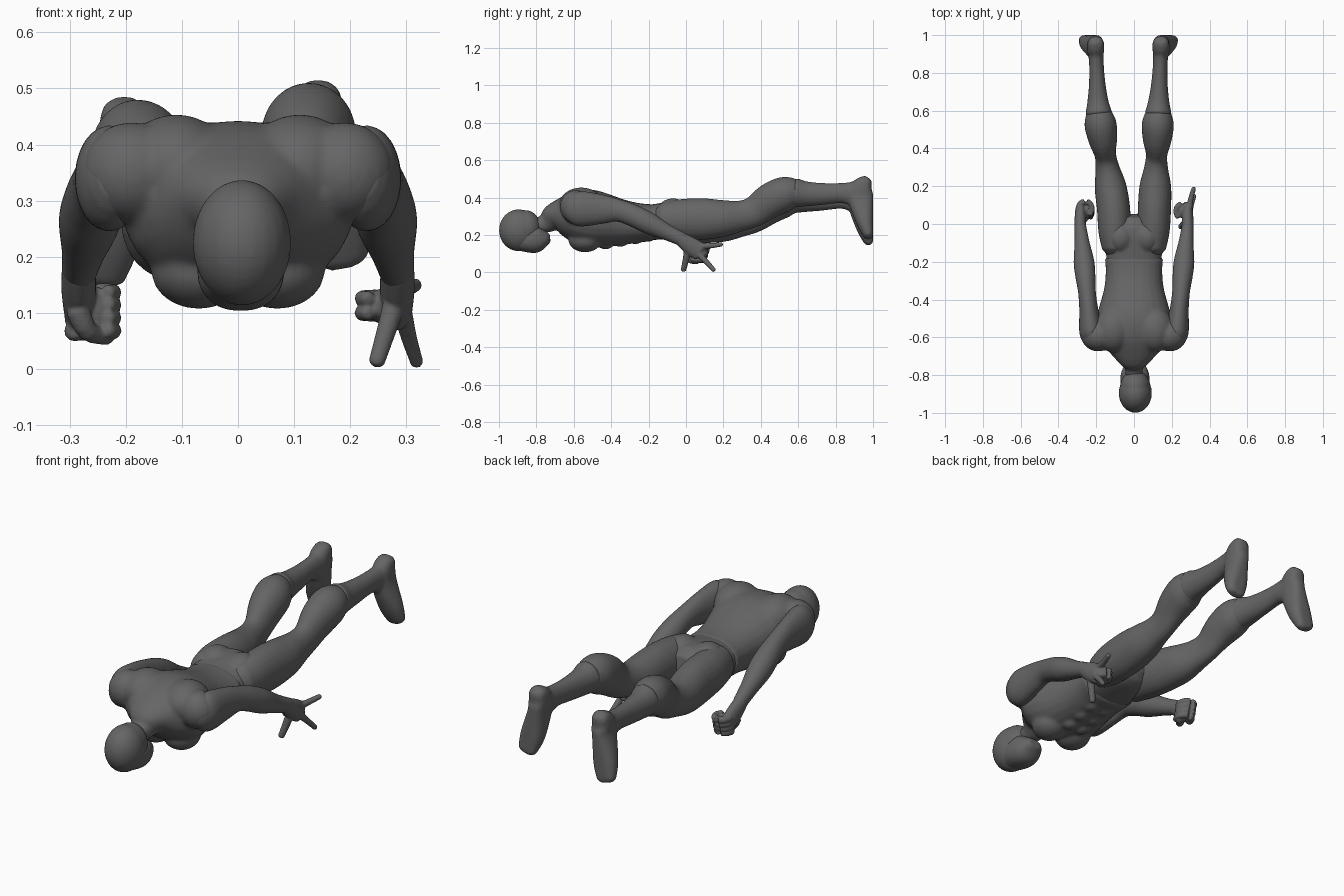
import bpy, bmesh, math
from mathutils import Vector, Matrix

if "Cube" in bpy.data.objects:
    bpy.data.objects.remove(bpy.data.objects["Cube"], do_unlink=True)

GREY = (.13, .13, .13, 1)
mat = bpy.data.materials.new("dark grey")
mat.use_nodes = True
mat.diffuse_color = GREY
mat.node_tree.nodes["Principled BSDF"].inputs["Base Color"].default_value = GREY


def catmull(before, start, end, after, t):
    """Smooth blend from start to end of two neighbouring sections."""
    result = []
    for p, q, r, s in zip(before, start, end, after):
        leave, arrive = (r - p) / 2, (s - q) / 2
        ease = t * t * (3 - 2 * t)
        result.append(q + (r - q) * ease + leave * t * (1 - t) ** 2 - arrive * t * t * (1 - t))
    return result


def loft(bm, sections, power=2, steps=4, sides=24):
    """Closed tube through (x, y, z, half width, half depth) sections, with rounded ends."""
    padded = [sections[0], *sections, sections[-1]]
    path = [catmull(*padded[i:i + 4], k / steps)
            for i in range(len(sections) - 1) for k in range(steps)]
    path.append(list(sections[-1]))

    def dome(end, inner):
        outward = (Vector(end[:3]) - Vector(inner[:3])).normalized()
        tip = Vector(end[:3]) + outward * min(end[3:]) / 2
        return [*tip, end[3] * .6, end[4] * .6]

    path = [dome(path[0], path[1]), *path, dome(path[-1], path[-2])]
    rings = []
    for i, section in enumerate(path):
        before, after = path[max(i - 1, 0)], path[min(i + 1, len(path) - 1)]
        tangent = (Vector(after[:3]) - Vector(before[:3])).normalized()
        across = Vector((1, 0, 0))
        across = (across - tangent * across.dot(tangent)).normalized()
        through = tangent.cross(across)
        ring = []
        for k in range(sides):
            angle = math.tau * k / sides
            c, s = [math.copysign(abs(v) ** (2 / power), v)
                    for v in (math.cos(angle), math.sin(angle))]
            point = Vector(section[:3]) + across * c * section[3] + through * s * section[4]
            point.y = min(point.y, 1)  # flat soles
            ring.append(bm.verts.new(point))
        rings.append(ring)
    faces = [bm.faces.new(rings[0]), bm.faces.new(rings[-1])]
    for ring, following in zip(rings, rings[1:]):
        for k in range(sides):
            n = (k + 1) % sides
            faces.append(bm.faces.new((ring[k], ring[n], following[n], following[k])))
    bmesh.ops.recalc_face_normals(bm, faces=faces)


def ball(bm, centre, radii):
    place = Matrix.Translation(centre) @ Matrix.Diagonal((*radii, 1))
    bmesh.ops.create_uvsphere(bm, u_segments=24, v_segments=16, radius=1, matrix=place)


def finish(bm, name, voxel=.007, smooth=5):
    """Fuse the overlapping volumes into one soft skin."""
    mesh = bpy.data.meshes.new(name)
    bm.to_mesh(mesh)
    bm.free()
    mesh.materials.append(mat)
    obj = bpy.data.objects.new(name, mesh)
    bpy.context.collection.objects.link(obj)
    fuse = obj.modifiers.new("Fuse", "REMESH")
    fuse.mode = "VOXEL"
    fuse.voxel_size = voxel
    fuse.use_smooth_shade = True
    soft = obj.modifiers.new("Soften", "SMOOTH")
    soft.factor = .5
    soft.iterations = smooth


def spans(rows, x=0, slope=0):
    """(y, half width, top, bottom) rows on a straight centre line, as loft sections."""
    return [(x + slope * y, y, (top + bottom) / 2, width, (top - bottom) / 2)
            for y, width, top, bottom in rows]


def clamp(value):
    return max(0, min(1, value))


# Head with a separate face piece
bm = bmesh.new()
ball(bm, (.007, -.895, .225), (.088, .105, .112))
ball(bm, (.007, -.86, .235), (.08, .085, .098))
finish(bm, "head")
bm = bmesh.new()
loft(bm, spans([(-.92, .06, .22, .12), (-.85, .077, .25, .106), (-.79, .074, .25, .107),
                (-.745, .055, .22, .145)], .005), 2.3)
finish(bm, "face")

# Torso: neck to waist, with shoulders, chest, shoulder blades and stomach muscles
bm = bmesh.new()
loft(bm, spans([(-.8, .045, .29, .21), (-.75, .055, .315, .21), (-.7, .11, .375, .21),
                (-.6, .2, .435, .16), (-.5, .2, .44, .13), (-.35, .16, .393, .143),
                (-.25, .15, .37, .16), (-.185, .155, .365, .165)]), 2.2)
for side in (-1, 1):
    ball(bm, (side * .07, -.54, .175), (.085, .09, .068))
    ball(bm, (side * .11, -.56, .36), (.1, .12, .094))
    ball(bm, (side * .19, -.59, .35), (.09, .085, .09))
    for row in range(3):
        ball(bm, (side * .035, -.43 + row * .08, .147 + row * .014), (.035, .038, .025))
finish(bm, "torso", smooth=14)

# Pelvis with buttocks
bm = bmesh.new()
loft(bm, spans([(-.2, .145, .36, .172), (-.06, .15, .38, .18), (0, .1, .38, .2)]), 2.3)
for side in (-1, 1):
    ball(bm, (side * .07, -.07, .315), (.078, .09, .081))
finish(bm, "pelvis", smooth=10)

LEG = spans([(-.13, .07, .37, .19), (-.04, .085, .39, .178), (.08, .088, .397, .173),
             (.2, .084, .387, .19), (.3, .063, .385, .222), (.37, .057, .41, .245),
             (.45, .077, .477, .29), (.53, .085, .512, .325), (.59, .068, .5, .35)], .105, .04)
BOOT = spans([(.585, .072, .505, .345), (.64, .058, .487, .352), (.73, .045, .478, .36),
              (.83, .039, .478, .37), (.9, .041, .49, .35), (.95, .043, .51, .34)], .105, .04)
FOOT = [(.143, .965, .49, .04, .036), (.143, .94, .45, .046, .062), (.147, .935, .39, .046, .067),
        (.17, .957, .27, .058, .047), (.188, .978, .195, .047, .028)]
ARM = spans([(-.63, .045, .41, .28), (-.57, .062, .435, .245), (-.45, .05, .417, .258),
             (-.36, .047, .39, .27), (-.28, .053, .362, .243), (-.2, .055, .322, .205),
             (-.1, .04, .257, .17), (-.01, .031, .208, .135)], .285, .1)


def leg_side(sections, side):
    """The right leg is spread a little wider and hangs a little lower."""
    if side > 0:
        return sections
    return [(-x - .06 * clamp(y * 2 - .2), y, z - .03 * clamp(y * 3 + .3), a, b)
            for x, y, z, a, b in sections]


# Legs, boots and arms
for side, word in ((1, "left"), (-1, "right")):
    bm = bmesh.new()
    loft(bm, leg_side(LEG, side))
    finish(bm, word + "_leg")
    bm = bmesh.new()
    loft(bm, leg_side(BOOT, side))
    loft(bm, leg_side(FOOT, side), 2.3)
    finish(bm, word + "_boot", smooth=9)
    bm = bmesh.new()
    loft(bm, [(side * x, y, z, a, b) for x, y, z, a, b in ARM])
    finish(bm, word + "_arm")


def palm(bm, side):
    loft(bm, [(side * .284, -.03, .18, .03, .036), (side * .284, .02, .145, .031, .047),
              (side * .283, .075, .11, .028, .05)])


def finger(bm, points, radius=.017):
    """Tube that narrows towards its tip."""
    sizes = [radius * (1 - .3 * i / (len(points) - 1)) for i in range(len(points))]
    loft(bm, [(*p, size, size) for p, size in zip(points, sizes)], sides=12)


def curled_finger(bm, side, y, z):
    """Finger folded round in a half circle towards the palm."""
    turns = [math.pi * k / 4 for k in range(6)]
    finger(bm, [(side * (.257 + .035 * math.cos(a)), y + .04 * math.sin(a), z)
                for a in turns], .019)


# Left hand: thumb, index and little finger stretched, the middle two curled
bm = bmesh.new()
palm(bm, 1)
ball(bm, (.262, .07, .112), (.035, .04, .032))
finger(bm, [(.28, .01, .12), (.265, 0, .07), (.247, -.014, .012)], .021)
finger(bm, [(.295, .07, .095), (.305, .11, .055), (.319, .15, .011)])
finger(bm, [(.29, .07, .14), (.3, .13, .142), (.317, .19, .15)])
for z in (.1, .126):
    curled_finger(bm, 1, .065, z)
finish(bm, "left_hand", .004, 3)

# Right hand: closed fist
bm = bmesh.new()
palm(bm, -1)
ball(bm, (-.257, .07, .1), (.035, .04, .048))
for k in range(4):
    curled_finger(bm, -1, .06 + .006 * k, .068 + .023 * k)
finger(bm, [(-.285, .01, .105), (-.268, .02, .068), (-.232, .06, .058)], .022)
finish(bm, "right_hand", .004, 3)
